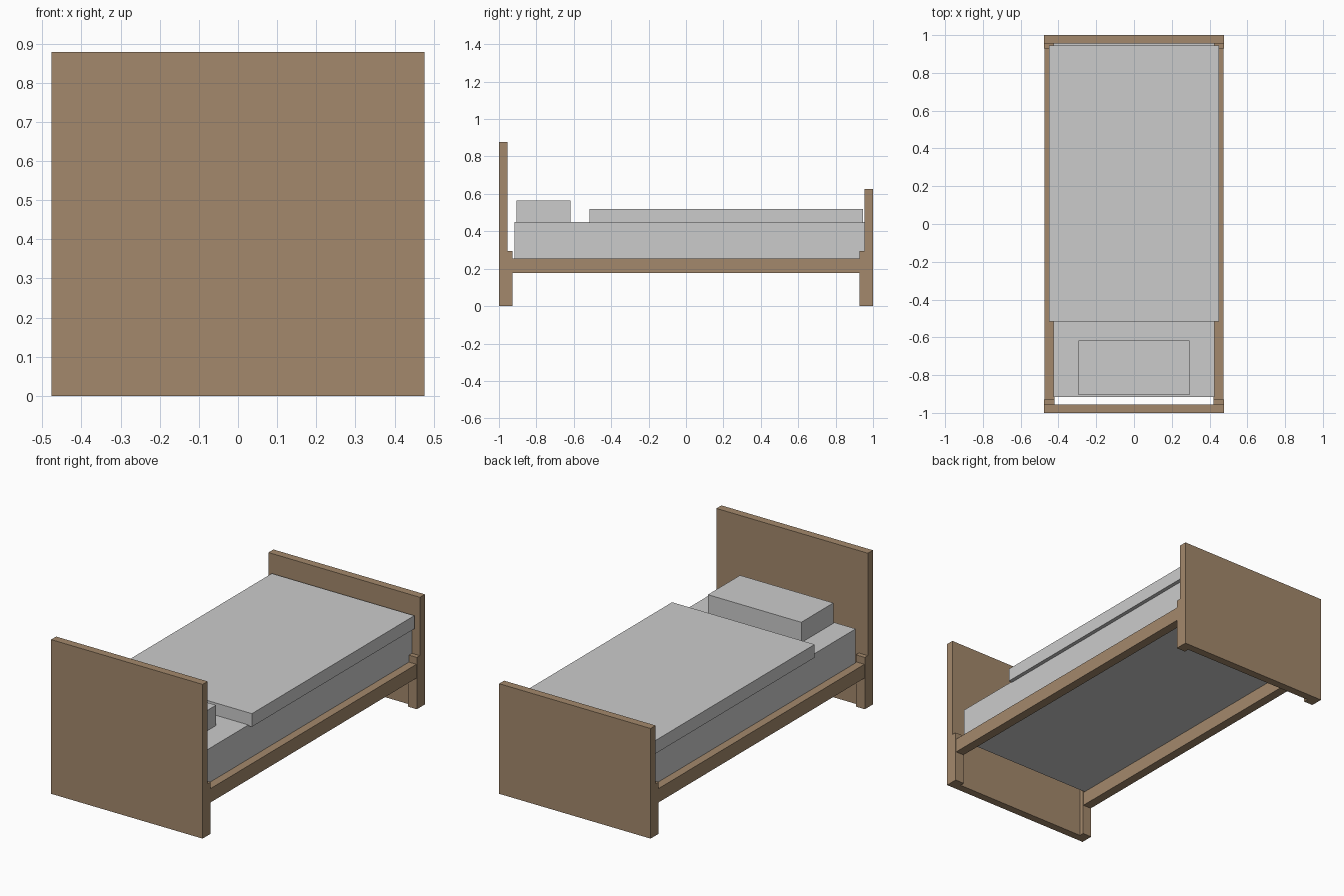
import bpy
import bmesh

if "Cube" in bpy.data.objects:
    bpy.data.objects.remove(bpy.data.objects["Cube"])

wood = bpy.data.materials.new("wood")
wood.diffuse_color = (0.37, 0.25, 0.15, 1)
wood.use_nodes = True
wood.node_tree.nodes["Principled BSDF"].inputs["Base Color"].default_value = wood.diffuse_color


def box(name, x, y, z, mat=None):
    """Box spanning the (min, max) ranges x, y and z."""
    bm = bmesh.new()
    bmesh.ops.create_cube(bm, size=1)
    for v in bm.verts:
        v.co = [r[0] + (c + 0.5) * (r[1] - r[0]) for c, r in zip(v.co, (x, y, z))]
    mesh = bpy.data.meshes.new(name)
    bm.to_mesh(mesh)
    bm.free()
    obj = bpy.data.objects.new(name, mesh)
    bpy.context.collection.objects.link(obj)
    if mat:
        mesh.materials.append(mat)
    return obj


# End boards
box("headboard", (-0.477, 0.477), (-1.0, -0.955), (0, 0.878), wood)
box("footboard", (-0.477, 0.477), (0.955, 1.0), (0, 0.627), wood)

# Side rails and the short posts inside the end boards
for side, s in (("left", -1), ("right", 1)):
    rail_x = sorted((s * 0.422, s * 0.474))
    post_x = sorted((s * 0.42, s * 0.477))
    box(side + "_rail", rail_x, (-0.928, 0.928), (0.176, 0.255), wood)
    for end, e in (("head", -1), ("foot", 1)):
        post_y = sorted((e * 0.928, e * 0.955))
        box(f"{end}_{side}_post", post_x, post_y, (0, 0.295), wood)

# Bedding
box("mattress", (-0.427, 0.427), (-0.917, 0.955), (0.255, 0.449))
box("blanket", (-0.449, 0.449), (-0.516, 0.945), (0.444, 0.519))
box("pillow", (-0.294, 0.294), (-0.906, -0.617), (0.449, 0.565))
